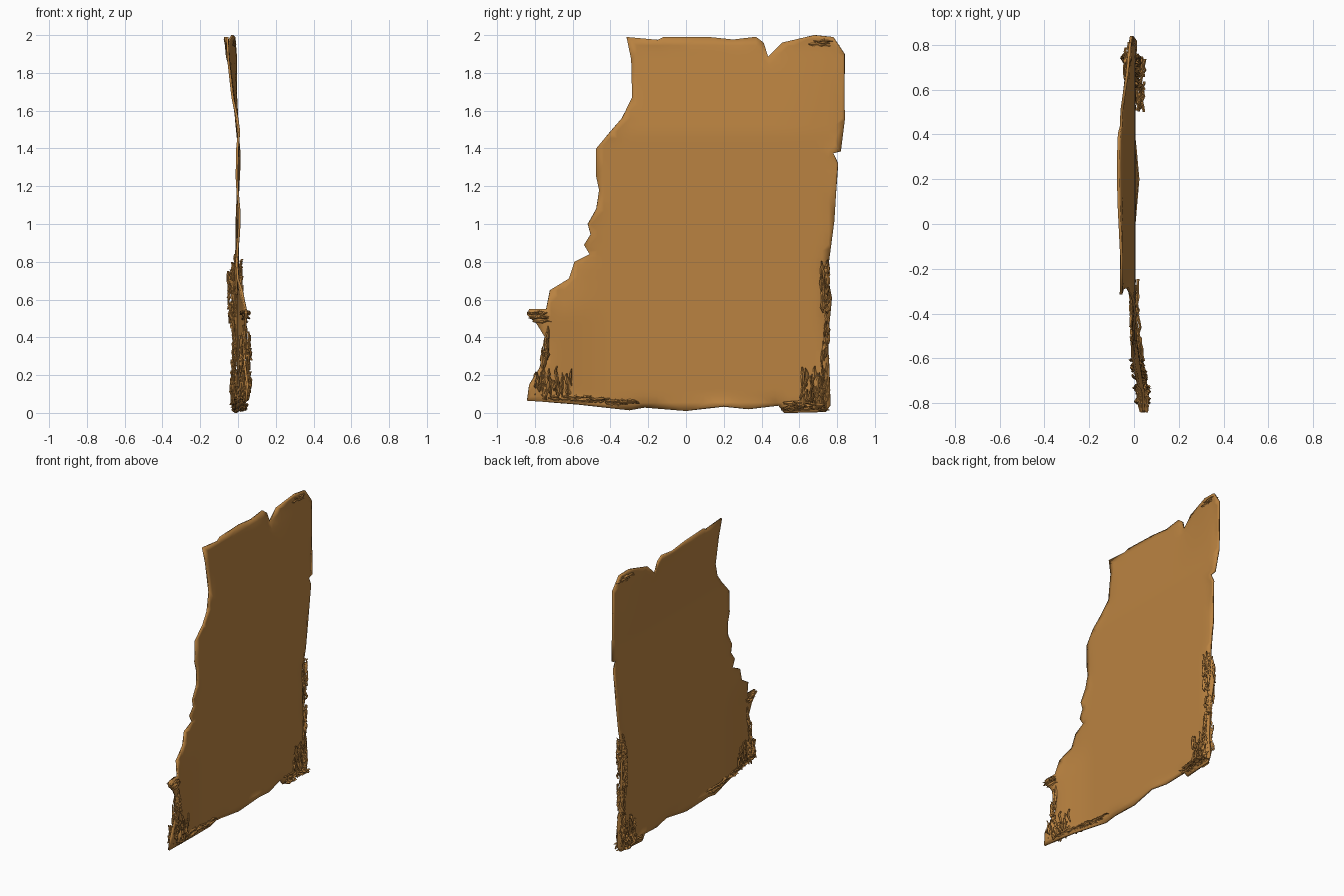
import bpy, bmesh, math, random
from mathutils import Vector
from mathutils.geometry import delaunay_2d_cdt, intersect_point_line

if "Cube" in bpy.data.objects:
    bpy.data.objects.remove(bpy.data.objects["Cube"])

random.seed(4)
hide = bpy.data.materials.new("tan hide")
hide.diffuse_color = (0.49, 0.225, 0.052, 1)
hide.use_nodes = True
hide.node_tree.nodes["Principled BSDF"].inputs["Base Color"].default_value = hide.diffuse_color

# Torn outline of the sheet in (y, z), clockwise from the top left corner
OUTLINE = [(-.315, 1.99), (-.15, 1.975), (-.12, 1.99), (.11, 1.99), (.25, 1.975), (.37, 1.99),
           (.41, 1.96), (.435, 1.885), (.51, 1.96), (.68, 2.0), (.78, 1.99), (.84, 1.90),
           (.84, 1.55), (.82, 1.385), (.78, 1.375), (.805, 1.32), (.785, 1.02), (.765, .87),
           (.745, .73), (.77, .61), (.75, .39), (.76, .2), (.765, .04), (.74, .005),
           (.52, .0), (.49, .04), (.33, .02), (.2, .035), (0, .01), (-.22, .03), (-.3, .015),
           (-.57, .045), (-.842, .065), (-.83, .15), (-.75, .28), (-.74, .39), (-.79, .47),
           (-.842, .52), (-.83, .55), (-.74, .55), (-.72, .65), (-.62, .71), (-.59, .80),
           (-.51, .84), (-.54, .89), (-.505, .945), (-.52, 1.0), (-.475, 1.08), (-.46, 1.18),
           (-.475, 1.25), (-.475, 1.4), (-.4, 1.49), (-.34, 1.56), (-.285, 1.67), (-.29, 1.87)]
PTS = [Vector(p) for p in OUTLINE]


def ramp(v, a, b):
    t = min(1, max(0, (v - a) / (b - a)))
    return t * t * (3 - 2 * t)


def edge_distance(p):
    best = 9
    for a, b in zip(PTS, PTS[1:] + PTS[:1]):
        t = min(1, max(0, intersect_point_line(p, a, b)[1]))
        best = min(best, (p - a.lerp(b, t)).length)
    return best


def sheet_x(y, z):
    """Gentle warp: top leans to -x, lower left corner leans to +x."""
    x = -min(1, max(0, (z - 1.48) / .52)) * (.065 - .04 * ramp(y, .4, .84))
    x += .045 * ramp(-y, .4, .85) * (1 - ramp(z, .5, .75))
    return x


def edge_curl(y, z, d):
    """Rolled and rippled rim close to the torn edge."""
    k = max(0, 1 - d / .07) ** 2
    lower = 1 - ramp(z, .75, 1.0)
    ripple = math.sin(11 * z + 7 * y) * .008
    right = -.026 * ramp(y, .62, .76) * lower * ramp(z, .2, .6)
    base = .012 * (1 - ramp(z, 0, .2)) * math.sin(9 * y)
    return k * (ripple + right + base)


def finish(bm, name, smooth=40):
    me = bpy.data.meshes.new(name)
    bm.to_mesh(me)
    bm.free()
    me.materials.append(hide)
    ob = bpy.data.objects.new(name, me)
    bpy.context.collection.objects.link(ob)
    bpy.ops.object.select_all(action='DESELECT')
    ob.select_set(True)
    bpy.context.view_layer.objects.active = ob
    bpy.ops.object.shade_smooth_by_angle(angle=math.radians(smooth))
    return ob


# Main sheet: outline triangulated with an interior grid, then warped
inner = [Vector((-.82 + .035 * i, .02 + .035 * j)) for i in range(48) for j in range(57)]
inner = [p for p in inner if edge_distance(p) > .012]
n = len(PTS)
verts, _, faces, *_ = delaunay_2d_cdt(PTS + inner, [(i, (i + 1) % n) for i in range(n)], [], 1, 1e-5)
bm = bmesh.new()
bv = [bm.verts.new((sheet_x(*p) + edge_curl(p[0], p[1], edge_distance(p)), p[0], p[1])) for p in verts]
for f in faces:
    bm.faces.new([bv[i] for i in f])
bmesh.ops.delete(bm, geom=[v for v in bm.verts if not v.link_faces], context='VERTS')
bmesh.ops.recalc_face_normals(bm, faces=bm.faces[:])
sheet = finish(bm, "hide_sheet")
sol = sheet.modifiers.new("thickness", 'SOLIDIFY')
sol.thickness, sol.offset = .012, 0


def frayed_edge(name, a, b, inward, depth, xs, along, count):
    """Crumpled tapered strips scattered along edge a-b, reaching inward by depth."""
    bm = bmesh.new()
    a, b, inward, along = Vector(a), Vector(b), Vector(inward), Vector(along)
    for _ in range(count):
        p = a.lerp(b, random.random()) + inward * depth * random.random() ** 1.5
        side = Vector((-along.y, along.x))
        length, width = random.uniform(.04, .11), random.uniform(.006, .014)
        x0 = random.uniform(*xs)
        rings = []
        for k in range(5):
            c = p + along * length * (k / 4 - .5) + side * random.uniform(-.005, .005)
            w = width * (.35 + math.sin(math.pi * k / 4))
            x = x0 + random.uniform(-.006, .006)
            ring = []
            for dx, dw in ((-.006, 0), (0, -.6), (.006, 0), (0, .6)):
                q = c + side * w * dw
                q = Vector((min(.775 if q.y < 1 else .84, max(-.842, q.x)), max(.003, q.y)))
                ring.append(bm.verts.new((sheet_x(*q) + x + dx, q.x, q.y)))
            rings.append(ring)
        for r, s in zip(rings, rings[1:]):
            for i in range(4):
                bm.faces.new((r[i], r[(i + 1) % 4], s[(i + 1) % 4], s[i]))
        bm.faces.new(rings[0][::-1])
        bm.faces.new(rings[-1])
    bmesh.ops.recalc_face_normals(bm, faces=bm.faces[:])
    finish(bm, name)


# Shredded fringes on the lower corners, right edge and small torn tips
UP, ACROSS = (0, 1), (1, 0)
frayed_edge("right_edge_fringe", (.752, .08), (.752, .80), (-1, 0), .035, (-.035, .022), UP, 130)
frayed_edge("right_edge_tuft", (.752, .48), (.752, .74), (-1, 0), .03, (-.055, -.01), UP, 35)
frayed_edge("right_corner_fringe", (.61, .06), (.745, .06), (0, 1), .15, (-.035, .03), UP, 80)
frayed_edge("right_bottom_fringe", (.54, .015), (.73, .015), (0, 1), .05, (-.03, .045), ACROSS, 50)
frayed_edge("left_corner_fringe", (-.80, .11), (-.6, .09), (0, 1), .1, (-.035, .022), UP, 90)
frayed_edge("left_bottom_fringe", (-.79, .075), (-.25, .04), (0, 1), .03, (-.02, .02), ACROSS, 70)
frayed_edge("left_edge_fringe", (-.775, .22), (-.735, .42), (1, 0), .03, (-.03, .03), UP, 35)
frayed_edge("left_tip_fringe", (-.80, .535), (-.75, .535), (0, -1), .05, (-.02, .02), ACROSS, 25)
frayed_edge("top_tip_fringe", (.69, 1.97), (.76, 1.97), (0, -1), .03, (-.01, .012), ACROSS, 14)
